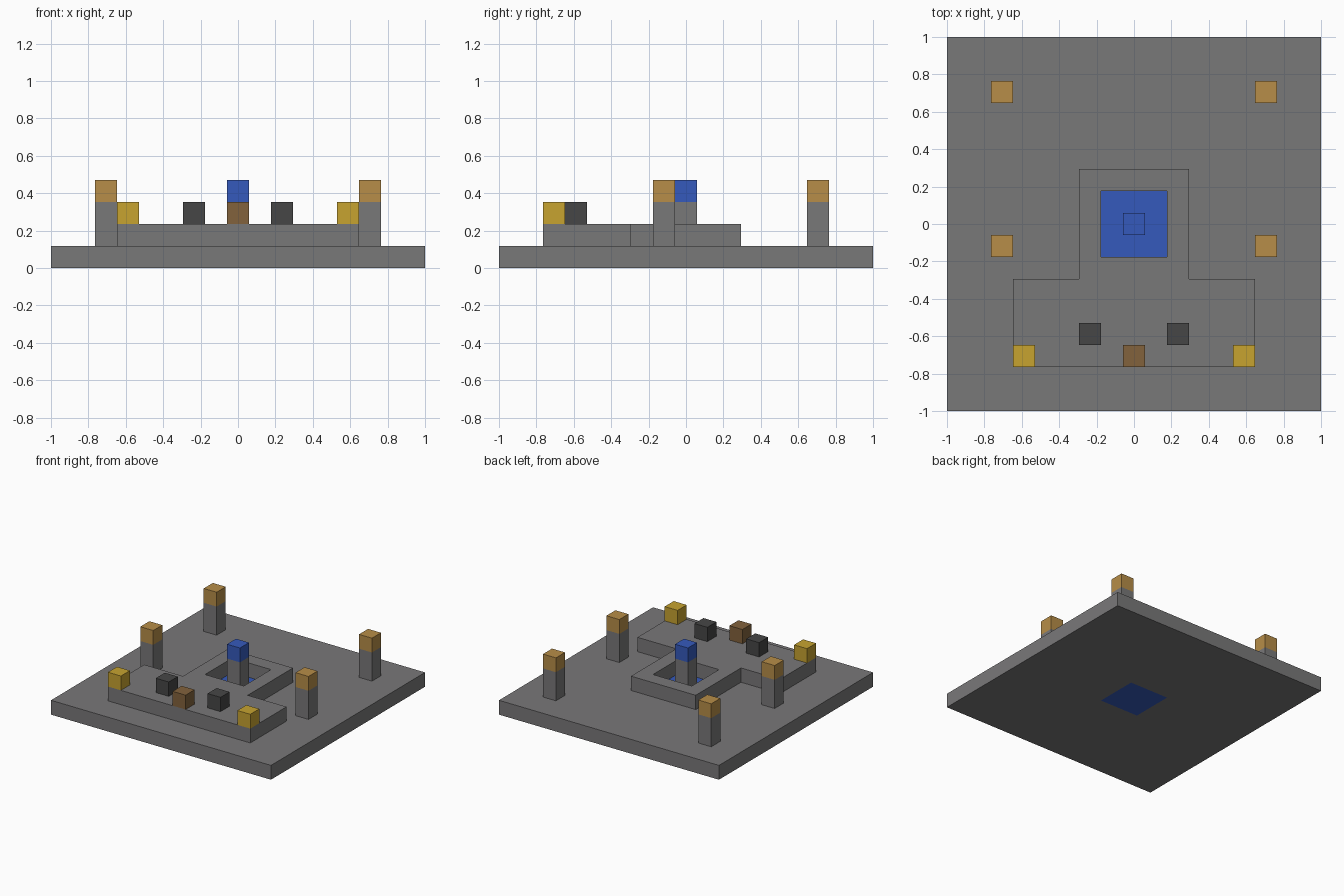
import bpy
import bmesh

cube = bpy.data.objects.get("Cube")
if cube:
    bpy.data.objects.remove(cube, do_unlink=True)

U = 2 / 17  # one block of the 17 x 17 block grid


def material(name, rgb):
    """Flat material from 0-255 display values."""
    linear = [((c / 255 + 0.055) / 1.055) ** 2.4 for c in rgb] + [1.0]
    mat = bpy.data.materials.new(name)
    mat.use_nodes = True
    mat.diffuse_color = linear
    bsdf = next(n for n in mat.node_tree.nodes if n.type == "BSDF_PRINCIPLED")
    bsdf.inputs["Base Color"].default_value = linear
    return mat


stone = material("grey stone", (121, 120, 121))
water = material("water blue", (53, 90, 188))
lamp = material("lamp amber", (183, 141, 72))
gold = material("gold yellow", (199, 163, 48))
wood = material("brown wood", (130, 98, 60))
coal = material("charcoal", (70, 70, 70))


def slab(name, mat, xs, ys, bottom, height, keep=lambda x, y: True):
    """Extrude the kept cells between the cut lines; all sizes in blocks."""
    bm = bmesh.new()
    for x0, x1 in zip(xs, xs[1:]):
        for y0, y1 in zip(ys, ys[1:]):
            if keep((x0 + x1) / 2, (y0 + y1) / 2):
                corners = ((x0, y0), (x1, y0), (x1, y1), (x0, y1))
                bm.faces.new([bm.verts.new((x * U, y * U, bottom * U)) for x, y in corners])
    bmesh.ops.remove_doubles(bm, verts=bm.verts, dist=U / 100)
    top = bmesh.ops.extrude_face_region(bm, geom=bm.faces[:])["geom"]
    bmesh.ops.translate(bm, vec=(0, 0, height * U),
                        verts=[v for v in top if isinstance(v, bmesh.types.BMVert)])
    bmesh.ops.recalc_face_normals(bm, faces=bm.faces)
    mesh = bpy.data.meshes.new(name)
    bm.to_mesh(mesh)
    bm.free()
    mesh.materials.append(mat)
    obj = bpy.data.objects.new(name, mesh)
    bpy.context.collection.objects.link(obj)
    return obj


def block(name, mat, x, y, bottom, height=1):
    """A column one block wide centred on a grid cell."""
    return slab(name, mat, (x - 0.5, x + 0.5), (y - 0.5, y + 0.5), bottom, height)


def outside_pool(x, y):
    return max(abs(x), abs(y)) > 1.5


# Ground slab with the pool opening, and the water that fills it
ground_cuts = (-8.5, -1.5, 1.5, 8.5)
slab("ground", stone, ground_cuts, ground_cuts, 0, 1, outside_pool)
slab("pool_water", water, (-1.5, 1.5), (-1.5, 1.5), 0, 1)

# Raised front stage joined to the rim around the pool
slab("stage_and_pool_rim", stone,
     (-5.5, -2.5, -1.5, 1.5, 2.5, 5.5), (-6.5, -2.5, -1.5, 1.5, 2.5), 1, 1,
     lambda x, y: outside_pool(x, y) and (y < -2.5 or abs(x) < 2.5))

# Fountain in the middle of the pool
block("fountain_pillar", stone, 0, 0, 1, 2)
block("fountain_water", water, 0, 0, 3)

# Paired parts on both sides
for side, sign in (("left", 1), ("right", -1)):
    for end, y in (("front", -1), ("back", 6)):
        block(f"{end}_{side}_lamp_post", stone, 6 * sign, y, 1, 2)
        block(f"{end}_{side}_lamp", lamp, 6 * sign, y, 3)
    block(f"{side}_gold_block", gold, 5 * sign, -6, 2)
    block(f"{side}_charcoal_block", coal, 2 * sign, -5, 2)

# Wooden block at the front edge of the stage
block("wooden_block", wood, 0, -6, 2)
